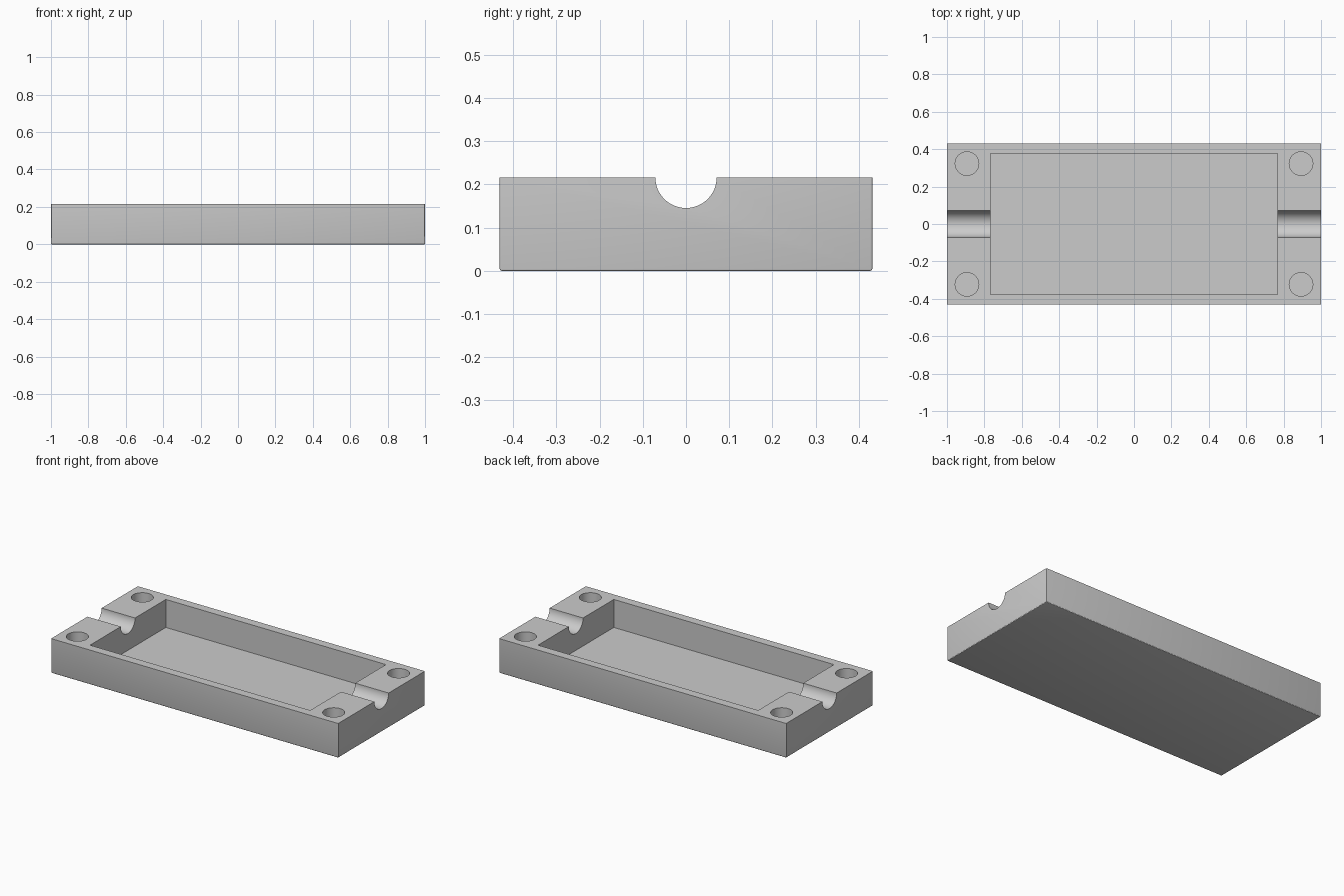
import bpy
import bmesh
import math
from mathutils import Matrix

if "Cube" in bpy.data.objects:
    bpy.data.objects.remove(bpy.data.objects["Cube"], do_unlink=True)

LENGTH, WIDTH, HEIGHT = 2.0, 0.863, 0.2165
POCKET_LENGTH, POCKET_WIDTH, FLOOR = 1.534, 0.754, 0.04
GROOVE_RADIUS = 0.071
HOLE_RADIUS, HOLE_DEPTH = 0.063, 0.13
HOLE_X, HOLE_Y = 0.893, 0.323
ABOVE = 0.1  # how far cutters reach past the surface

grey = bpy.data.materials.new("plain_grey")
grey.use_nodes = True
colour = (0.6, 0.6, 0.6, 1)
grey.diffuse_color = colour
grey.node_tree.nodes["Principled BSDF"].inputs["Base Color"].default_value = colour


def finish(name, bm):
    mesh = bpy.data.meshes.new(name)
    bm.to_mesh(mesh)
    bm.free()
    mesh.materials.append(grey)
    obj = bpy.data.objects.new(name, mesh)
    bpy.context.collection.objects.link(obj)
    return obj


def box(name, size, z_low, edge_round=0):
    bm = bmesh.new()
    place = Matrix.Translation((0, 0, z_low + size[2] / 2)) @ Matrix.Diagonal((*size, 1))
    bmesh.ops.create_cube(bm, size=1, matrix=place)
    if edge_round:
        # Round the uprights and the bottom rim, keep the top rim crisp
        edges = [e for e in bm.edges if min(v.co.z for v in e.verts) < z_low + size[2] / 2]
        bmesh.ops.bevel(bm, geom=edges, offset=edge_round, segments=3,
                        profile=0.5, affect='EDGES')
    return finish(name, bm)


def cylinder(name, radius, length, matrix):
    bm = bmesh.new()
    bmesh.ops.create_cone(bm, cap_ends=True, segments=64, radius1=radius,
                          radius2=radius, depth=length, matrix=matrix)
    return finish(name, bm)


# Solid block
tray = box("tray", (LENGTH, WIDTH, HEIGHT), 0, 0.005)

# Central pocket
cutters = [box("pocket_cutter",
               (POCKET_LENGTH, POCKET_WIDTH, HEIGHT - FLOOR + ABOVE), FLOOR)]

# Half-round groove through both end walls
cutters.append(cylinder("groove_cutter", GROOVE_RADIUS, LENGTH + ABOVE,
                        Matrix.Translation((0, 0, HEIGHT)) @
                        Matrix.Rotation(math.pi / 2, 4, 'Y')))

# Blind hole in each corner
for sx in (-1, 1):
    for sy in (-1, 1):
        z = HEIGHT + (ABOVE - HOLE_DEPTH) / 2
        cutters.append(cylinder("hole_cutter", HOLE_RADIUS, HOLE_DEPTH + ABOVE,
                                Matrix.Translation((sx * HOLE_X, sy * HOLE_Y, z))))

for cutter in cutters:
    cutter.hide_render = True
    cut = tray.modifiers.new(cutter.name, 'BOOLEAN')
    cut.operation = 'DIFFERENCE'
    cut.solver = 'EXACT'
    cut.object = cutter

# Apply the cuts and drop the cutters
bpy.context.view_layer.update()
graph = bpy.context.evaluated_depsgraph_get()
carved = bpy.data.meshes.new_from_object(tray.evaluated_get(graph))
tray.modifiers.clear()
tray.data = carved
carved.name = "tray"
carved.materials.clear()
carved.materials.append(grey)
for face in carved.polygons:
    face.material_index = 0
for cutter in cutters:
    bpy.data.objects.remove(cutter, do_unlink=True)

# Smooth round walls, sharp edges elsewhere
bpy.ops.object.select_all(action='DESELECT')
tray.select_set(True)
bpy.context.view_layer.objects.active = tray
bpy.ops.object.shade_smooth_by_angle(angle=math.radians(20))
